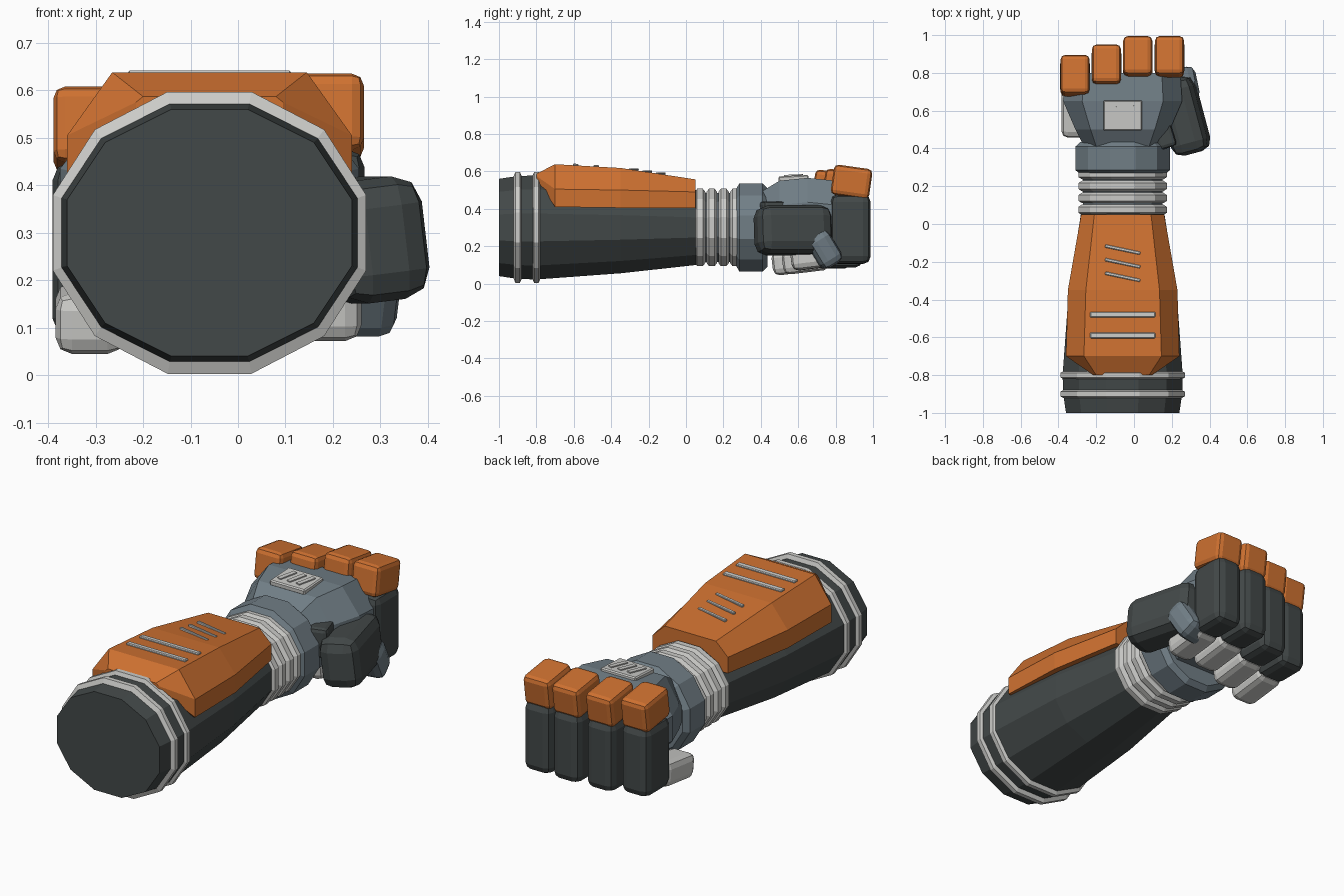
import bpy, bmesh, math
from mathutils import Vector

cube = bpy.data.objects.get("Cube")
if cube:
    bpy.data.objects.remove(cube, do_unlink=True)


def material(name, rgb):
    m = bpy.data.materials.new(name)
    m.use_nodes = True
    m.diffuse_color = (*rgb, 1)
    m.node_tree.nodes["Principled BSDF"].inputs["Base Color"].default_value = (*rgb, 1)
    return m


ORANGE = material("orange", (0.62, 0.165, 0.03))
DARK = material("charcoal", (0.055, 0.065, 0.065))
STEEL = material("blue_grey", (0.165, 0.21, 0.24))
WHITE = material("off_white", (0.6, 0.6, 0.58))
CX, CZ = -0.06, 0.3


def finish(bm, name, mat):
    bmesh.ops.recalc_face_normals(bm, faces=bm.faces[:])
    mesh = bpy.data.meshes.new(name)
    bm.to_mesh(mesh)
    bm.free()
    mesh.materials.append(mat)
    ob = bpy.data.objects.new(name, mesh)
    bpy.context.scene.collection.objects.link(ob)
    return ob


def loft(name, sections, mat):
    """Skin a list of closed point rings and cap both ends."""
    bm = bmesh.new()
    rings = [[bm.verts.new(p) for p in s] for s in sections]
    for a, b in zip(rings, rings[1:]):
        for i in range(len(a)):
            j = (i + 1) % len(a)
            bm.faces.new((a[i], a[j], b[j], b[i]))
    bm.faces.new(rings[0])
    bm.faces.new(rings[-1])
    return finish(bm, name, mat)


def ring(y, rx, rz, n=12):
    """Flat-topped polygon around the arm axis; radii reach the flats."""
    k = 1 / math.cos(math.pi / n)
    angles = [(i + 0.5) * math.tau / n for i in range(n)]
    return [(CX + k * rx * math.cos(a), y, CZ + k * rz * math.sin(a)) for a in angles]


def mirrored(y, half):
    """Section from its right half, listed bottom to top as (x, z)."""
    right = [(CX + x, y, z) for x, z in half]
    left = [(CX - x, y, z) for x, z in reversed(half)]
    return right + left


def block(name, centre, size, mat, bevel=0.0, rot=(0, 0, 0), segments=2):
    bm = bmesh.new()
    bmesh.ops.create_cube(bm, size=1)
    bmesh.ops.scale(bm, vec=Vector(size), verts=bm.verts)
    ob = finish(bm, name, mat)
    ob.location, ob.rotation_euler = centre, rot
    if bevel:
        mod = ob.modifiers.new("Bevel", 'BEVEL')
        mod.width, mod.segments = bevel, segments
    return ob


# Forearm and its raised bands
loft("forearm", [ring(-1, .3, .26), ring(-.9, .315, .275), ring(-.8, .318, .278),
                 ring(-.35, .285, .245), ring(.06, .22, .2)], DARK)
for i, y in enumerate((-.9, -.8)):
    loft(f"forearm_band_{i}", [ring(y - .024, .308, .268), ring(y - .012, .33, .297),
                               ring(y + .012, .33, .297), ring(y + .024, .308, .268)], WHITE)

# Ribbed wrist
loft("wrist_core", [ring(.03, .21, .185), ring(.32, .21, .185)], STEEL)
for i in range(4):
    y = .075 + i * .063
    loft(f"wrist_ring_{i}", [ring(y - .028, .215, .19), ring(y - .015, .235, .207),
                             ring(y + .015, .235, .207), ring(y + .028, .215, .19)], WHITE)
loft("wrist_cuff", [ring(.265, .225, .2), ring(.285, .25, .235), ring(.41, .25, .235),
                    ring(.435, .225, .21)], STEEL)


# Forearm armour: y, side half width, top half width, low, shoulder and top heights
armour = [(-.8, .155, .14, .56, .575, .587), (-.7, .3, .205, .41, .505, .638),
          (-.35, .29, .195, .405, .5, .618), (.05, .22, .15, .405, .49, .557)]
loft("forearm_armour", [mirrored(y, [(w, lo), (w, mid), (t, top)])
                        for y, w, t, lo, mid, top in armour], ORANGE)


def armour_top(y):
    for a, b in zip(armour, armour[1:]):
        if a[0] <= y <= b[0]:
            slope = (b[5] - a[5]) / (b[0] - a[0])
            return a[5] + (y - a[0]) * slope, math.atan(slope)


for i, y in enumerate((-.59, -.48)):
    z, tilt = armour_top(y)
    block(f"wide_stripe_{i}", (CX, y, z), (.345, .03, .018), WHITE, .004, (tilt, 0, 0), 1)
for i in range(3):
    y = -.28 + i * .072
    z, tilt = armour_top(y)
    block(f"slanted_stripe_{i}", (CX, y, z), (.19, .016, .016), WHITE, .003,
          (tilt, 0, -.21), 1)

# Palm: y, half width, bottom and top heights
palm = [(.4, .2, .17, .49), (.5, .25, .17, .55), (.65, .315, .18, .565), (.8, .305, .2, .55)]
loft("palm", [mirrored(y, [(w * .65, lo), (w, lo + .12), (w, hi - .13), (w * .68, hi)])
              for y, w, lo, hi in palm], STEEL)

# Plate on the back of the hand
block("hand_plate", (CX, .575, .562), (.205, .16, .03), WHITE, .006, (.05, 0, 0), 1)
for i in (-1, 0, 1):
    block(f"hand_plate_bar_{i + 1}", (CX + i * .055, .575, .578), (.024, .1, .01), WHITE,
          0, (.05, 0, -.3))

# Curled fingers: x, front y, knuckle top
fingers = {"little": (-.312, .9, .61), "ring": (-.146, .955, .615),
           "middle": (.02, 1.0, .635), "index": (.188, 1.0, .637)}
for name, (x, y, top) in fingers.items():
    block(f"{name}_knuckle", (x, y - .115, top - .093), (.154, .207, .162), ORANGE, .025,
          (-.14, 0, 0))
    block(f"{name}_finger", (x, y - .12, top - .345), (.158, .215, .37), DARK, .04)
    block(f"{name}_fingertip", (x, y - .315, top - .49), (.145, .25, .13), WHITE, .035,
          (.12, 0, 0))

# Thumb
block("thumb_base", (.262, .572, .285), (.2, .41, .26), DARK, .06, (0, -.12, .26))
block("thumb_joint", (.16, .47, .36), (.1, .14, .16), DARK, .02, (0, 0, .3))
block("thumb_tip", (.258, .735, .185), (.16, .13, .2), STEEL, .04, (.55, 0, .2))
